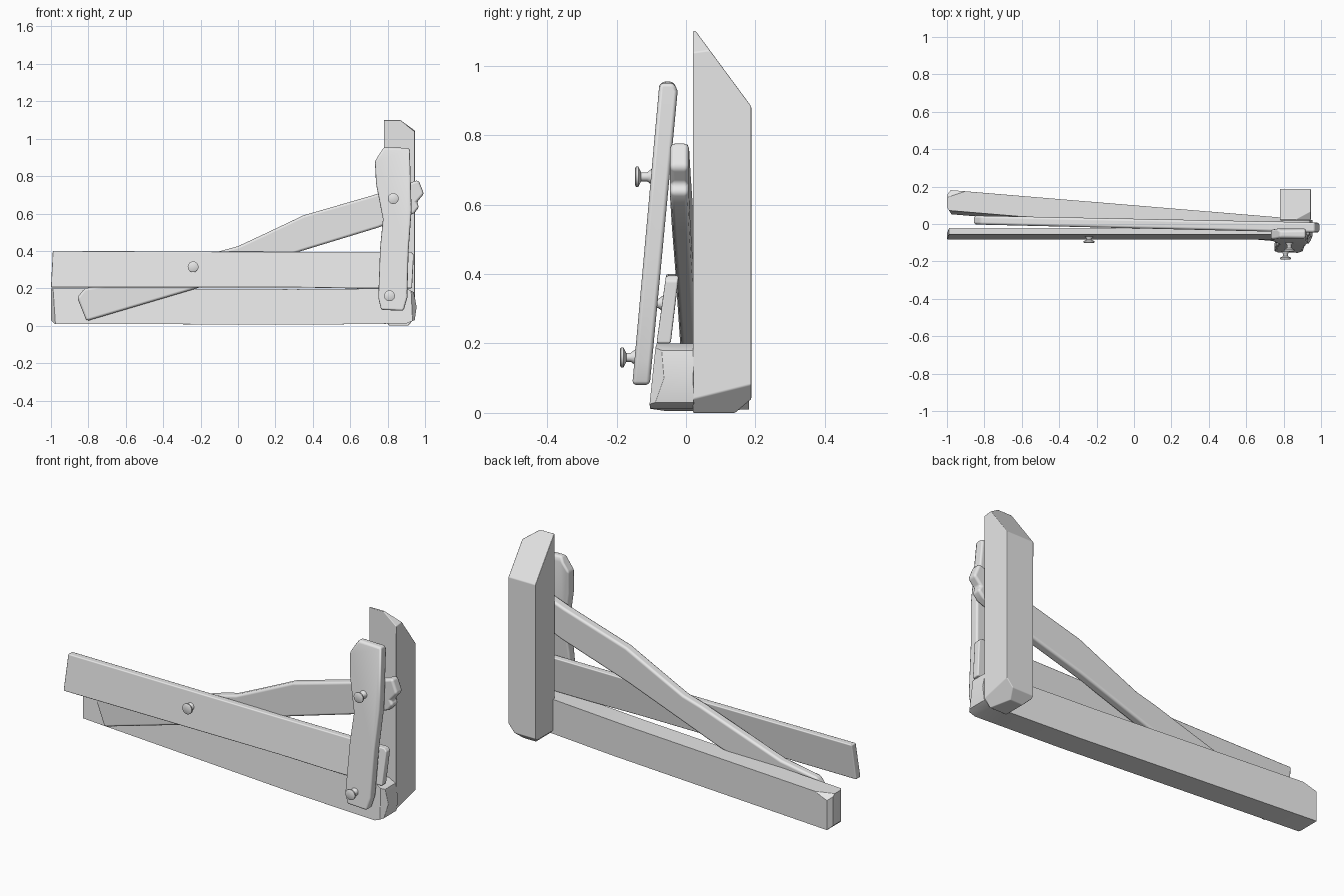
import bpy, bmesh, math
from mathutils import Vector

cube = bpy.data.objects.get("Cube")
if cube:
    bpy.data.objects.remove(cube, do_unlink=True)

# Single plain colour
grey = bpy.data.materials.new("weathered grey")
grey.use_nodes = True
colour = (0.8, 0.8, 0.8, 1)
grey.diffuse_color = colour
grey.node_tree.nodes["Principled BSDF"].inputs["Base Color"].default_value = colour


def finish(name, bm, bevel=0.0, angle=40):
    bmesh.ops.recalc_face_normals(bm, faces=bm.faces)
    mesh = bpy.data.meshes.new(name)
    bm.to_mesh(mesh)
    bm.free()
    ob = bpy.data.objects.new(name, mesh)
    bpy.context.collection.objects.link(ob)
    mesh.materials.append(grey)
    bpy.ops.object.select_all(action='DESELECT')
    ob.select_set(True)
    bpy.context.view_layer.objects.active = ob
    bpy.ops.object.shade_smooth_by_angle(angle=math.radians(angle))
    if bevel:
        mod = ob.modifiers.new("worn edges", 'BEVEL')
        mod.width = bevel
        mod.segments = 2
        mod.limit_method = 'ANGLE'
        mod.angle_limit = math.radians(35)
        mod.harden_normals = True
    return ob


def chop(bm, point, normal):
    """Slice away the side the normal points to and cap it."""
    geom = bm.verts[:] + bm.edges[:] + bm.faces[:]
    cut = bmesh.ops.bisect_plane(bm, geom=geom, plane_co=point, plane_no=Vector(normal).normalized(),
                                 clear_outer=True)
    edges = [e for e in cut["geom_cut"] if isinstance(e, bmesh.types.BMEdge)]
    bmesh.ops.contextual_create(bm, geom=edges)


def plank(name, outline, front, back, bevel, cuts=()):
    """Extrude an x-z outline between two depth rules y(x, z)."""
    bm = bmesh.new()
    f = [bm.verts.new((x, front(x, z), z)) for x, z in outline]
    b = [bm.verts.new((x, back(x, z), z)) for x, z in outline]
    bm.faces.new(f)
    bm.faces.new(b[::-1])
    for i in range(len(f)):
        j = (i + 1) % len(f)
        bm.faces.new((f[i], b[i], b[j], f[j]))
    for point, normal in cuts:
        chop(bm, point, normal)
    return finish(name, bm, bevel)


# Upright post with slanted top and chipped foot
plank("post", [(0.78, 0), (0.945, 0), (0.945, 1.1), (0.78, 1.1)],
      lambda x, z: 0.02, lambda x, z: 0.188, 0.012,
      [((0.86, 0.035, 1.09), (0, 0.21, 0.155)),
       ((0.89, 0.03, 1.083), (0.6, -0.1, 0.75)),
       ((0.945, 0.1, 0.06), (0.7, 0.15, -0.6)),
       ((0.86, 0.188, 0.04), (0, 0.6, -0.7)),
       ((0.78, 0.1, 0.03), (-0.7, 0, -0.7))])

# Lower rail, running backwards towards its far end
plank("lower_rail",
      [(-1, 0.03), (-0.98, 0.01), (0.4, 0.006), (0.9, 0.012), (0.945, 0.03),
       (0.955, 0.1), (0.94, 0.18), (0.9, 0.2), (0.3, 0.195), (-1, 0.2)],
      lambda x, z: -0.02 - 0.083 * x + 0.1 * (z - 0.1), lambda x, z: 0.1 - 0.083 * x, 0.016,
      [((-1, 0.155, 0.1), (-0.8, 0.6, 0)),
       ((-1, 0.09, 0.1), (-0.8, -0.5, 0)),
       ((0.95, -0.07, 0.1), (0.8, -0.6, 0.1)),
       ((-0.95, 0.17, 0.19), (-0.2, 0.6, 0.7))])

# Middle rail, leaning slightly back
plank("middle_rail",
      [(-1, 0.205), (0.3, 0.205), (0.6, 0.2), (0.93, 0.2), (0.94, 0.38),
       (0.925, 0.395), (0.3, 0.395), (-0.99, 0.4)],
      lambda x, z: -0.085 + 0.14 * (z - 0.2), lambda x, z: -0.044 + 0.12 * (z - 0.2), 0.006)

# Crooked diagonal brace
plank("diagonal_brace",
      [(-0.81, 0.025), (-0.22, 0.2), (0.34, 0.4), (0.75, 0.525), (0.94, 0.6), (0.97, 0.635),
       (0.955, 0.66), (0.995, 0.705), (0.965, 0.78), (0.73, 0.7), (0.35, 0.59),
       (0.15, 0.495), (0, 0.425), (-0.11, 0.395), (-0.6, 0.235), (-0.82, 0.2), (-0.86, 0.15)],
      lambda x, z: -0.023 - 0.024 * x, lambda x, z: 0.028 - 0.02 * x, 0.014)

# Front board, tilted against the rails
plank("front_board",
      [(0.765, 0.085), (0.885, 0.08), (0.905, 0.15), (0.912, 0.4), (0.928, 0.62),
       (0.918, 0.95), (0.78, 0.955), (0.732, 0.88), (0.738, 0.76), (0.775, 0.57),
       (0.76, 0.42), (0.75, 0.15)],
      lambda x, z: -0.162 + 0.09 * z, lambda x, z: -0.112 + 0.095 * z, 0.012,
      [((0.83, -0.07, 0.955), (0, -0.9, 0.45)),
       ((0.83, -0.025, 0.93), (0, 0.85, 0.4))])


# Nails: lathe profile of radius and distance from the wood
def nail(name, x, y, z, length):
    profile = [(0, -0.03), (0.024, -0.03), (0.022, 0), (0.013, 0.012), (0.013, length - 0.018),
               (0.029, length - 0.01), (0.029, length - 0.003), (0.024, length), (0, length)]
    bm = bmesh.new()
    verts = [bm.verts.new((x + r, y - d, z)) for r, d in profile]
    edges = [bm.edges.new(pair) for pair in zip(verts, verts[1:])]
    bmesh.ops.spin(bm, geom=verts + edges, cent=(x, y, z), axis=(0, 1, 0),
                   angle=math.tau, steps=16)
    bmesh.ops.remove_doubles(bm, verts=bm.verts, dist=0.0005)
    finish(name, bm)


nail("upper_nail", 0.83, -0.1, 0.68, 0.047)
nail("lower_nail", 0.81, -0.147, 0.16, 0.043)
nail("rail_nail", -0.24, -0.068, 0.315, 0.034)
